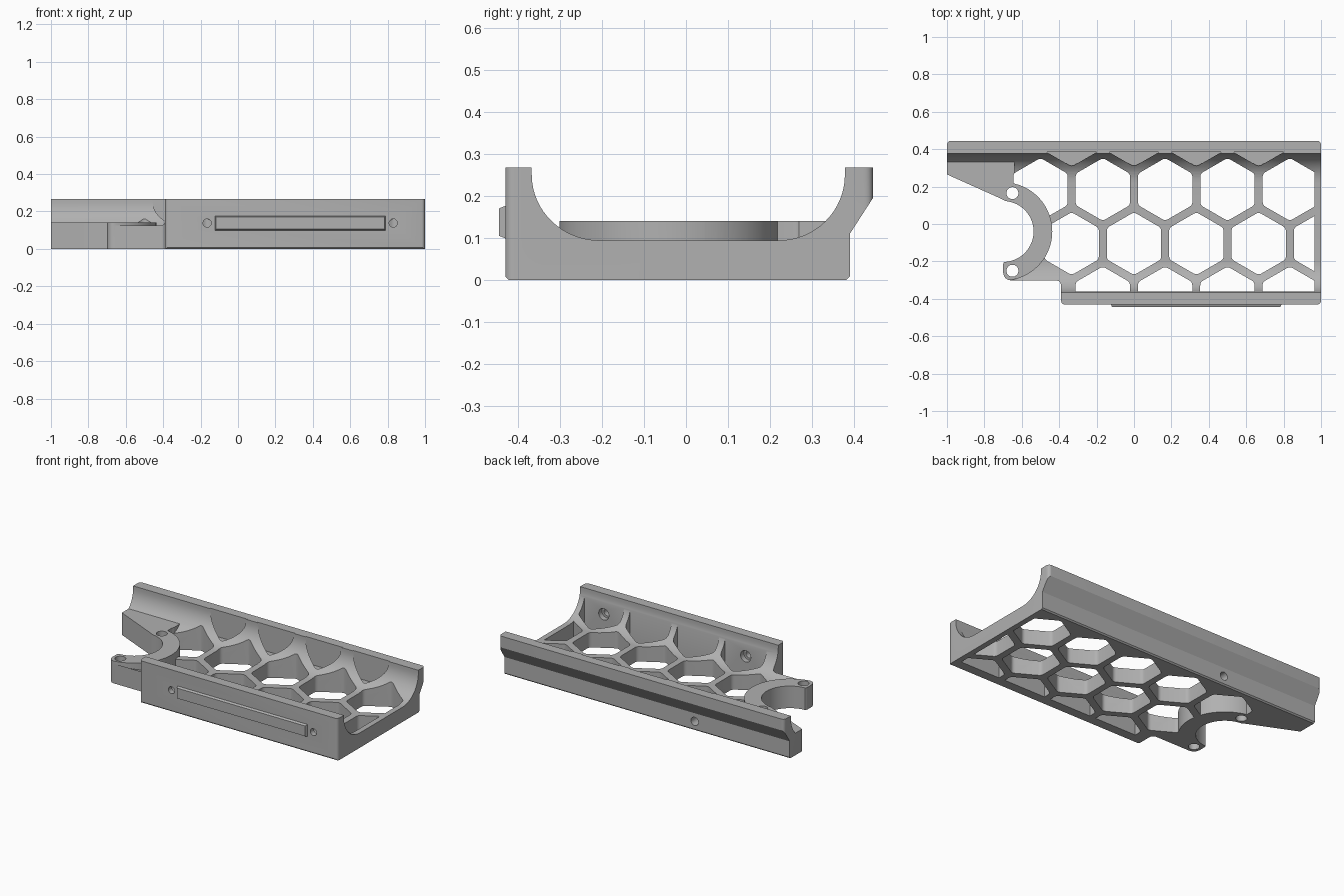
import bpy, bmesh, math
from mathutils import Vector

cube = bpy.data.objects.get("Cube")
if cube:
    bpy.data.objects.remove(cube, do_unlink=True)

grey = bpy.data.materials.new("plain_grey")
grey.use_nodes = True
grey.diffuse_color = (0.44, 0.44, 0.44, 1)
grey.node_tree.nodes["Principled BSDF"].inputs["Base Color"].default_value = (0.44, 0.44, 0.44, 1)


def rounded(corners, steps=6):
    """Outline from (x, y, radius) corners."""
    out = []
    for i, (x, y, r) in enumerate(corners):
        p = Vector((x, y))
        if r == 0:
            out.append(p)
            continue
        a = (Vector(corners[i - 1][:2]) - p).normalized()
        b = (Vector(corners[(i + 1) % len(corners)][:2]) - p).normalized()
        t = r / math.tan(a.angle(b) / 2)
        for k in range(steps + 1):
            s = k / steps
            out.append(p + a * t * (1 - s) ** 2 + b * t * s ** 2)
    return out


def circle(x, y, r, n=48):
    return [(x + r * math.cos(math.tau * k / n), y + r * math.sin(math.tau * k / n)) for k in range(n)]


def rect(x0, x1, y0, y1):
    return [(x0, y0), (x1, y0), (x1, y1), (x0, y1)]


def prism(name, outlines, lo, hi, axis="z"):
    """Extrude outlines along an axis: z takes (x, y), x takes (y, z), y takes (x, z)."""
    place = {"z": lambda u, v, w: (u, v, w),
             "x": lambda u, v, w: (w, u, v),
             "y": lambda u, v, w: (u, w, v)}[axis]
    bm = bmesh.new()
    for outline in outlines:
        face = bm.faces.new([bm.verts.new(place(u, v, lo)) for u, v in outline])
        ext = bmesh.ops.extrude_face_region(bm, geom=[face])
        moved = [g for g in ext["geom"] if isinstance(g, bmesh.types.BMVert)]
        bmesh.ops.translate(bm, verts=moved, vec=place(0, 0, hi - lo))
    bmesh.ops.recalc_face_normals(bm, faces=bm.faces)
    mesh = bpy.data.meshes.new(name)
    bm.to_mesh(mesh)
    bm.free()
    mesh.materials.append(grey)
    obj = bpy.data.objects.new(name, mesh)
    bpy.context.collection.objects.link(obj)
    return obj


def activate(obj):
    bpy.ops.object.select_all(action="DESELECT")
    obj.select_set(True)
    bpy.context.view_layer.objects.active = obj


def combine(obj, tool, operation):
    activate(obj)
    mod = obj.modifiers.new("combine", "BOOLEAN")
    mod.operation, mod.solver, mod.object = operation, "EXACT", tool
    bpy.ops.object.modifier_apply(modifier=mod.name)
    bpy.data.objects.remove(tool, do_unlink=True)


# Trough cross-section, with curved inner walls and an overhanging back rail
def arc(cy, ry, start, end, n=16):
    angles = [math.radians(start + (end - start) * k / n) for k in range(n + 1)]
    return [(cy + ry * math.cos(a), 0.25 + 0.156 * math.sin(a)) for a in angles]


profile = [(-0.422, 0), (0.382, 0), (0.39, 0.008), (0.39, 0.11), (0.445, 0.195),
           (0.445, 0.267), (0.378, 0.267)]
profile += arc(0.22, 0.158, 0, -90) + arc(-0.205, 0.162, -90, -180)
profile += [(-0.367, 0.267), (-0.43, 0.267), (-0.43, 0.008)]
body = prism("honeycomb_bracket", [profile], -1.1, 1.1, "x")

# Raised clamp arm and side wedge
ring = (-0.70, -0.04)
combine(body, prism("clamp_pad", [circle(*ring, 0.263, 96)], 0.004, 0.14), "UNION")
combine(body, prism("wedge_pad", [rect(-1.08, -0.64, 0.05, 0.385)], 0.004, 0.1401), "UNION")

# Trim to the plan outline
plan = rounded([(-1, 0.4455, 0.025), (-1, 0.265, 0.01), (-0.71, 0.135, 0), (-0.6, 0.08, 0),
                (-0.64, -0.18, 0), (-0.70, -0.20, 0.03), (-0.70, -0.302, 0.05),
                (-0.39, -0.302, 0.03), (-0.39, -0.431, 0.025), (1, -0.431, 0.025),
                (1, 0.4455, 0.025)])
combine(body, prism("plan_trim", [plan], -0.1, 0.5), "INTERSECT")
combine(body, prism("clamp_opening", [circle(*ring, 0.163, 96)], -0.1, 0.5), "DIFFERENCE")

# Honeycomb openings, kept inside the walls and clear of the clamp
PITCH, ROW = 1 / 3, 0.29


def hexagon(x, y, r=0.168):
    return rounded([(x + r * math.sin(math.pi * k / 3), y + r * math.cos(math.pi * k / 3), 0.03)
                    for k in range(6)], 4)


def hex_row(first, count, y):
    return [hexagon(first + PITCH * k, y) for k in range(count)]


cells = hex_row(-0.5, 5, 0.185) + hex_row(-PITCH, 5, 0.185 - ROW) + hex_row(-0.167, 4, 0.185 - 2 * ROW)
cutter = prism("cells", cells, -0.05, 0.4)
combine(cutter, prism("cell_limit", [rect(-0.66, 0.965, -0.362, 0.385)], -0.1, 0.5), "INTERSECT")
combine(cutter, prism("clamp_keep", [circle(*ring, 0.263, 96)], -0.2, 0.6), "DIFFERENCE")
combine(body, cutter, "DIFFERENCE")

# Shallow pockets in the back wall
cutter = prism("pockets", hex_row(-PITCH, 4, 0.185 + ROW), 0.1, 0.4)
combine(cutter, prism("pocket_limit", [rect(-0.66, 0.965, 0, 0.384)], -0.1, 0.5), "INTERSECT")
combine(body, cutter, "DIFFERENCE")

# Clamp bolt holes, front screw holes with counterbores, back screw hole
combine(body, prism("bolt_holes", [circle(-0.65, y, 0.032) for y in (0.165, -0.25)], -0.1, 0.4), "DIFFERENCE")
for radius, lo, hi in ((0.022, -0.5, -0.35), (0.036, -0.395, -0.345)):
    holes = [circle(x, 0.138, radius, 32) for x in (-0.165, 0.83)]
    combine(body, prism("screw_holes", holes, lo, hi, "y"), "DIFFERENCE")
combine(body, prism("back_hole", [circle(-PITCH, 0.058, 0.026, 32)], 0.28, 0.5, "y"), "DIFFERENCE")

activate(body)
bpy.ops.object.shade_smooth_by_angle(angle=math.radians(30))

# Raised strip on the front wall, with tapered edges
strip = prism("front_strip", [rect(-0.125, 0.79, 0.097, 0.178)], -0.445, -0.425, "y")
for v in strip.data.vertices:
    if v.co.y < -0.44:
        v.co.x += 0.008 if v.co.x < 0 else -0.008
        v.co.z += 0.008 if v.co.z < 0.13 else -0.008
